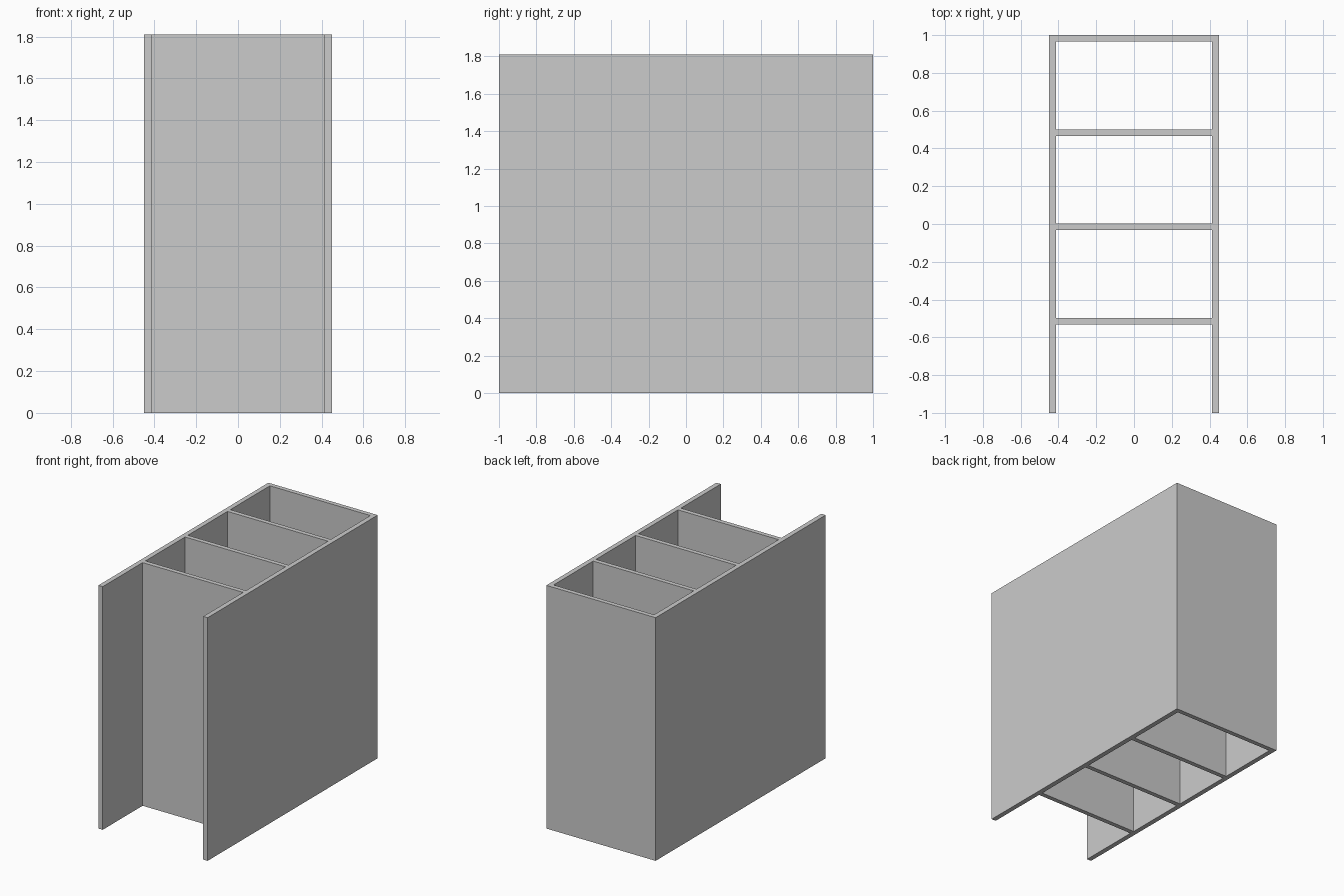
import bpy

if "Cube" in bpy.data.objects:
    bpy.data.objects.remove(bpy.data.objects["Cube"])

W, D, H = 0.90, 2.0, 1.81   # overall size
T = 0.036                   # side thickness
S = 0.034                   # divider thickness


def box(name, centre, size):
    bpy.ops.mesh.primitive_cube_add(size=1, location=centre)
    ob = bpy.context.object
    ob.name = name
    ob.scale = size
    bpy.ops.object.transform_apply(location=False, rotation=False, scale=True)
    return ob


# Two long side panels
for side, label in ((-1, "left"), (1, "right")):
    box(f"side_panel_{label}", (side * (W - T) / 2, 0, H / 2), (T, D, H))

# Back panel and three evenly spaced dividers between the sides
pitch = 0.499
for i in range(4):
    name = "back_panel" if i == 0 else f"divider_{i}"
    y = D / 2 - S / 2 - i * pitch
    box(name, (0, y, H / 2), (W - 2 * T, S, H))
